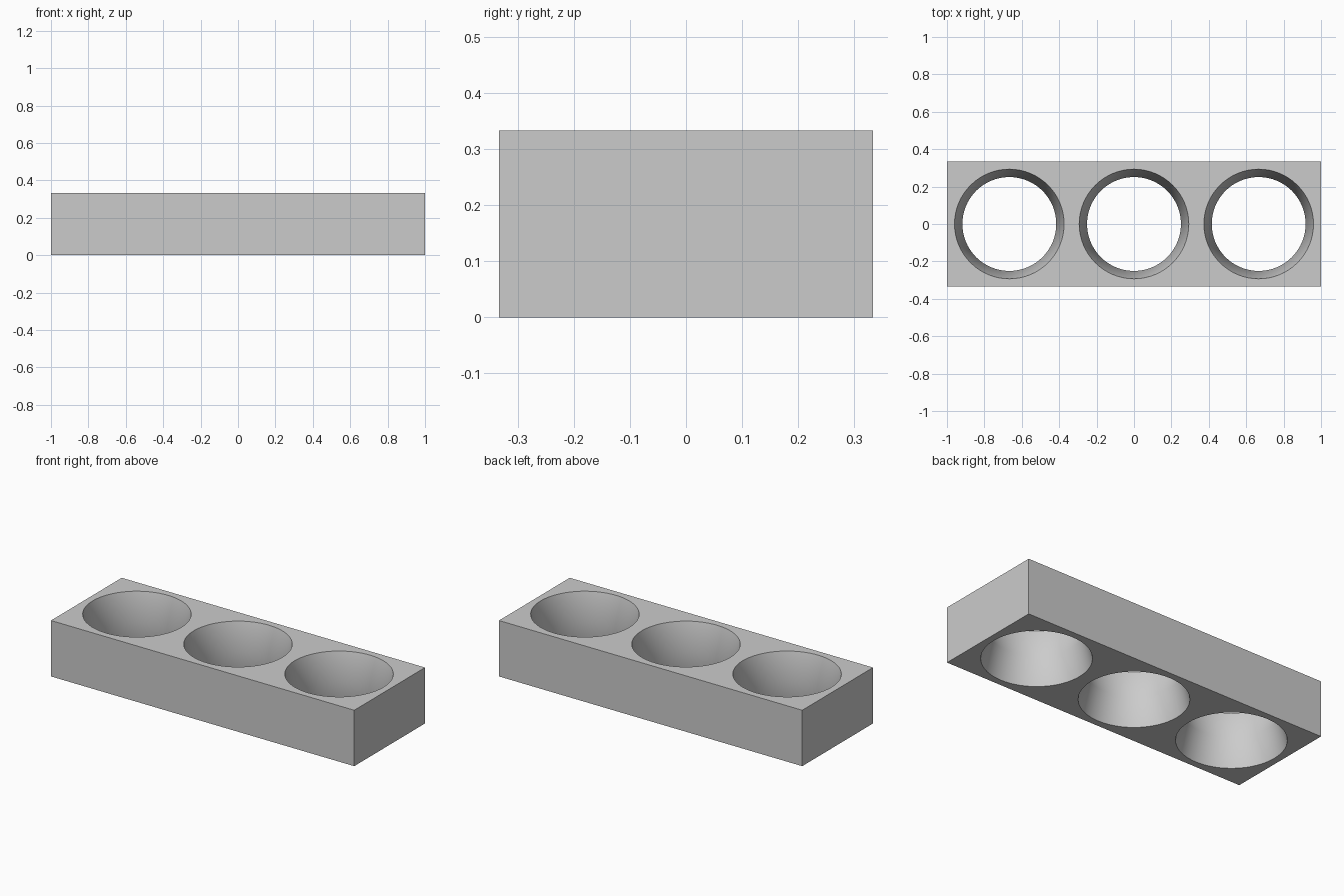
import bpy, bmesh, math

LENGTH, WIDTH, HEIGHT = 2.0, 2 / 3, 1 / 3
RIM, WAIST, SIDES = 0.293, 0.251, 64

cube = bpy.data.objects.get("Cube")
if cube:
    bpy.data.objects.remove(cube, do_unlink=True)

grey = bpy.data.materials.new("plain grey")
grey.use_nodes = True
colour = (0.6, 0.6, 0.6, 1)
grey.diffuse_color = colour
grey.node_tree.nodes["Principled BSDF"].inputs["Base Color"].default_value = colour

# Solid block
bpy.ops.mesh.primitive_cube_add(size=1, location=(0, 0, HEIGHT / 2))
block = bpy.context.object
block.name = "holder_block"
block.scale = (LENGTH, WIDTH, HEIGHT)
bpy.ops.object.transform_apply(location=True, scale=True)
block.data.materials.append(grey)


def hourglass(name, x):
    """Cutter that is wide at both ends and narrow at mid height."""
    over = 0.02
    flare = RIM + (RIM - WAIST) * over / (HEIGHT / 2)
    profile = [(flare, -over), (WAIST, HEIGHT / 2), (flare, HEIGHT + over)]
    bm = bmesh.new()
    rings = []
    for r, z in profile:
        rings.append([bm.verts.new((x + r * math.cos(a), r * math.sin(a), z))
                      for a in (math.tau * i / SIDES for i in range(SIDES))])
    for low, high in zip(rings, rings[1:]):
        for i in range(SIDES):
            j = (i + 1) % SIDES
            bm.faces.new((low[i], low[j], high[j], high[i]))
    bm.faces.new(rings[0][::-1])
    bm.faces.new(rings[-1])
    mesh = bpy.data.meshes.new(name)
    bm.to_mesh(mesh)
    bm.free()
    mesh.materials.append(grey)
    cutter = bpy.data.objects.new(name, mesh)
    bpy.context.collection.objects.link(cutter)
    cutter.hide_render = True
    return cutter


# Three flared through holes
for i in (-1, 0, 1):
    cutter = hourglass("hole_cutter", i * LENGTH / 3)
    cut = block.modifiers.new("hole", "BOOLEAN")
    cut.operation = "DIFFERENCE"
    cut.solver = "EXACT"
    cut.object = cutter
    bpy.context.view_layer.objects.active = block
    bpy.ops.object.modifier_apply(modifier=cut.name)
    bpy.data.objects.remove(cutter, do_unlink=True)

# Smooth hole walls, crisp rims and corners
bpy.ops.object.select_all(action="DESELECT")
block.select_set(True)
bpy.ops.object.shade_smooth_by_angle(angle=math.radians(40))
